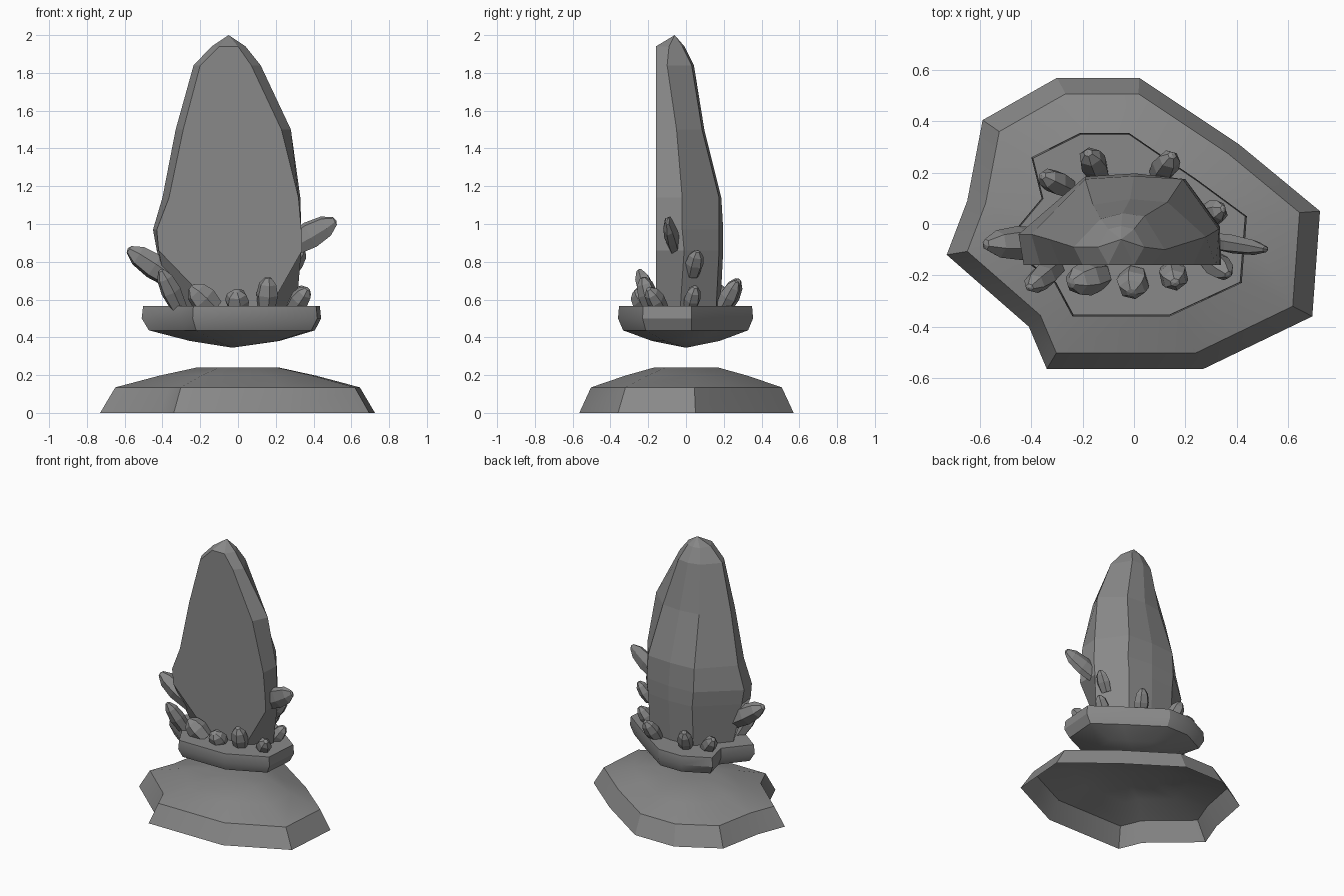
import bpy, bmesh, math
from mathutils import Vector

if "Cube" in bpy.data.objects:
    bpy.data.objects.remove(bpy.data.objects["Cube"], do_unlink=True)

stone = bpy.data.materials.new("grey stone")
stone.use_nodes = True
grey = (0.25, 0.25, 0.25, 1)
stone.diffuse_color = grey
stone.node_tree.nodes["Principled BSDF"].inputs["Base Color"].default_value = grey


def loft(name, rings, start=None, end=None, smooth=None):
    """Skin a stack of equal rings; start and end are optional closing points."""
    bm = bmesh.new()
    rows = [[bm.verts.new(p) for p in ring] for ring in rings]
    n = len(rows[0])
    for low, high in zip(rows, rows[1:]):
        for i in range(n):
            j = (i + 1) % n
            bm.faces.new((low[i], low[j], high[j], high[i]))
    for point, row, flip in ((start, rows[0], True), (end, rows[-1], False)):
        if point is not None:
            tip = bm.verts.new(point)
            for i in range(n):
                a, b = row[i], row[(i + 1) % n]
                bm.faces.new((b, a, tip) if flip else (a, b, tip))
    bmesh.ops.recalc_face_normals(bm, faces=bm.faces)
    mesh = bpy.data.meshes.new(name)
    bm.to_mesh(mesh)
    bm.free()
    obj = bpy.data.objects.new(name, mesh)
    bpy.context.collection.objects.link(obj)
    mesh.materials.append(stone)
    if smooth:
        bpy.ops.object.select_all(action='DESELECT')
        obj.select_set(True)
        bpy.context.view_layer.objects.active = obj
        bpy.ops.object.shade_smooth_by_angle(angle=math.radians(smooth))
    return obj


def scaled(outline, s, z):
    return [(x * s, y * s, z) for x, y in outline]


def crystal(name, base, tip, width, depth, side=(0, 1, 0), sides=6):
    """Blunt crystal from base to tip; depth is measured along side."""
    base, tip = Vector(base), Vector(tip)
    axis = tip - base
    u = axis.cross(Vector(side)).normalized()
    v = u.cross(axis).normalized()
    rings = []
    for t, r in ((0, 0.8), (0.45, 1), (0.78, 0.8), (0.97, 0.32)):
        c = base + axis * t
        rings.append([c + u * math.cos(a) * width * r + v * math.sin(a) * depth * r
                      for a in (math.tau * (i + 0.3) / sides for i in range(sides))])
    return loft(name, rings, base, tip)


# Ground stone: an open shell with sloping rim and low dome
ground = [(-.73, -.12), (-.41, -.4), (-.34, -.565), (.27, -.565), (.695, -.36), (.725, .05),
          (.41, .31), (.02, .57), (-.3, .57), (-.59, .405), (-.65, .09)]
loft("ground_stone", [scaled(ground, 1, 0), scaled(ground, .89, .135),
                      scaled(ground, .57, .197), scaled(ground, .3, .24)],
     end=(-.02, 0, .225), smooth=25)

# Floating plate with pointed underside and flat top
plate = [(-.51, -.08), (-.31, -.23), (-.24, -.36), (.14, -.36), (.42, -.23), (.44, .03),
         (.25, .17), (-.02, .355), (-.21, .355), (-.4, .26), (-.36, .1)]
loft("floating_plate", [scaled(plate, .5, .381), scaled(plate, .925, .437),
                        scaled(plate, 1, .5), scaled(plate, .985, .565)],
     start=(-.03, 0, .345), end=(0, 0, .565), smooth=30)

# Large crystal: height, front edges, side ridges (x, y), back edges (x, y)
levels = [
    (.56, -.13, .17, (-.36, -.04), (.31, -.03), (-.18, .17), (.18, .16)),
    (.86, -.42, .34, (-.43, -.04), (.335, -.01), (-.18, .185), (.19, .175)),
    (.97, -.43, .335, (-.45, -.04), (.335, -.02), (-.19, .185), (.2, .175)),
    (1.14, -.365, .32, (-.4, -.04), (.33, -.02), (-.19, .175), (.19, .175)),
    (1.5, -.29, .23, (-.33, -.06), (.28, -.05), (-.16, .075), (.13, .085)),
    (1.84, -.2, .07, (-.235, -.09), (.12, -.1), (-.13, .02), (.04, .03)),
    (1.94, -.1, .0, (-.14, -.09), (.04, -.09), (-.1, -.02), (.0, -.02)),
]
rings = []
for z, left, right, sl, sr, bl, br in levels:
    mid = ((bl[0] + br[0]) / 2, max(bl[1], br[1]) + .012)
    outline = [(left, -.16), (right, -.16), sr, br, mid, bl, sl]
    rings.append([(x, y, z) for x, y in outline])
loft("large_crystal", rings, (0, 0, .56), (-.05, -.06, 2))

# Crystals growing out of the sides of the large one
crystal("left_side_crystal", (.27, -.06, .88), (.52, -.1, 1.02), .075, .038)
crystal("right_side_crystal", (-.33, -.07, .7), (-.585, -.08, .87), .072, .068)
crystal("small_left_side_crystal", (.27, .03, .73), (.35, .06, .86), .04, .05)

# Ring of small crystals on the plate: base x, y, tip x, y, z, radius
cluster = [(-.31, -.17, -.41, -.25, .76, .055), (-.13, -.2, -.25, -.23, .67, .075),
           (.0, -.2, -.01, -.27, .65, .066), (.15, -.18, .16, -.23, .72, .06),
           (.29, -.13, .37, -.2, .66, .055), (.27, .02, .35, .05, .67, .05),
           (.1, .19, .15, .27, .7, .055), (-.14, .2, -.18, .28, .71, .057),
           (-.26, .14, -.36, .19, .67, .055)]
for i, (x, y, tx, ty, z, r) in enumerate(cluster):
    crystal(f"small_crystal_{i + 1}", (x, y, .55), (tx, ty, z), r, r * .9)
